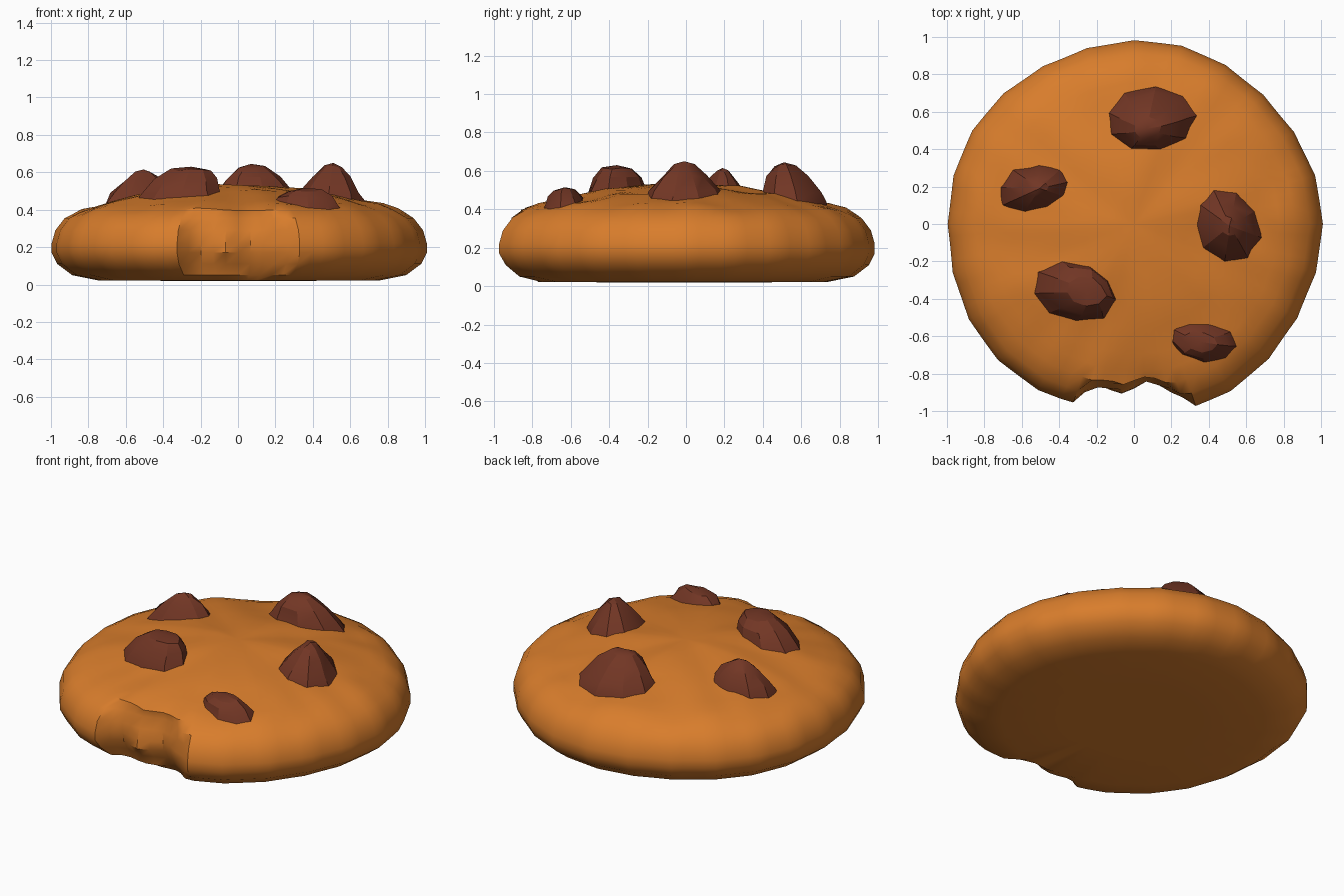
import bpy, bmesh, math, random
from mathutils import Vector, noise

random.seed(4)
if "Cube" in bpy.data.objects:
    bpy.data.objects.remove(bpy.data.objects["Cube"])


def material(name, rgb):
    mat = bpy.data.materials.new(name)
    mat.use_nodes = True
    mat.diffuse_color = (*rgb, 1)
    bsdf = mat.node_tree.nodes["Principled BSDF"]
    bsdf.inputs["Base Color"].default_value = (*rgb, 1)
    bsdf.inputs["Roughness"].default_value = 0.9
    return mat


def ring_mesh(name, rings, bottom, top, mat, angle):
    """Join rings of points (low to high) and close them with two tips."""
    bm = bmesh.new()
    loops = [[bm.verts.new(p) for p in ring] for ring in rings]
    n = len(loops[0])
    low, high = bm.verts.new(bottom), bm.verts.new(top)
    for i in range(n):
        j = (i + 1) % n
        bm.faces.new((low, loops[0][j], loops[0][i]))
        bm.faces.new((high, loops[-1][i], loops[-1][j]))
        for a, b in zip(loops, loops[1:]):
            bm.faces.new((a[i], a[j], b[j], b[i]))
    bmesh.ops.recalc_face_normals(bm, faces=bm.faces)
    mesh = bpy.data.meshes.new(name)
    bm.to_mesh(mesh)
    bm.free()
    mesh.materials.append(mat)
    obj = bpy.data.objects.new(name, mesh)
    bpy.context.collection.objects.link(obj)
    bpy.ops.object.select_all(action="DESELECT")
    obj.select_set(True)
    bpy.context.view_layer.objects.active = obj
    bpy.ops.object.shade_smooth_by_angle(angle=math.radians(angle))


dough_mat = material("golden dough", (0.69, 0.205, 0.025))
chip_mat = material("dark chocolate", (0.168, 0.037, 0.018))

# Dough: a lathed bun profile (radius, height) with a lumpy top
profile = [(0.4, 0.02), (0.75, 0.022), (0.89, 0.05), (0.97, 0.11), (1, 0.17),
           (1, 0.22), (0.98, 0.29), (0.93, 0.355), (0.85, 0.4), (0.77, 0.425),
           (0.68, 0.445), (0.55, 0.475), (0.42, 0.495), (0.28, 0.515), (0.14, 0.525)]
CORNERS = 24
SIDES = CORNERS * 4


def dough_point(r, z, a):
    # The outline is a coarse polygon, a little flatter at the back
    step = math.tau / CORNERS
    facet = math.cos(step / 2) / math.cos(a % step - step / 2)
    reach = r * facet * (1.003 - 0.025 * math.sin(a) + 0.008 * math.sin(5 * a + 1))
    p = Vector((reach * math.cos(a), reach * math.sin(a), z))
    if z > 0.38:
        p.z += 0.022 * noise.noise(p * 4.5)
    # Bite: push the front edge back to a crumbly wall, undercut at the bottom
    if p.y < 0 and abs(p.x) < 0.5:
        wall = -0.87 - 0.1 * (p.x / 0.33) ** 4 + 0.018 * math.sin(19 * p.x)
        wall += 0.5 * max(0, 0.18 - z) + 0.25 * max(0, z - 0.25)
        p.y = max(p.y, wall + 0.03 * noise.noise(p * 9))
    return p


rings = [[dough_point(r, z, math.tau * i / SIDES) for i in range(SIDES)]
         for r, z in profile]
ring_mesh("cookie_dough", rings, (0, 0, 0.02), (0, 0, 0.53), dough_mat, 35)

# Chocolate chunks: centre, half sizes, turn, base and top heights,
# peak offset, pointedness
chips = {
    "back_chunk": (0.09, 0.56, 0.27, 0.19, 5, 0.41, 0.645, -0.02, -0.05, 0.5),
    "right_side_chunk": (-0.515, 0.19, 0.22, 0.145, 12, 0.42, 0.615, 0.01, 0.0, 0.6),
    "left_side_chunk": (0.48, 0.0, 0.24, 0.2, -55, 0.41, 0.65, 0.03, -0.01, 0.6),
    "front_right_chunk": (-0.32, -0.36, 0.24, 0.175, -12, 0.42, 0.63, 0.07, 0.0, 0.33),
    "front_left_chunk": (0.365, -0.62, 0.21, 0.125, -10, 0.37, 0.515, -0.01, -0.01, 0.35),
}
CHIP_SIDES = 9

for name, (x, y, sx, sy, turn, base, top, px, py, point) in chips.items():
    turn = math.radians(turn)
    wobble = [random.uniform(0.94, 1.07) for _ in range(CHIP_SIDES)]
    rings = []
    for h in (-0.1, 0.1, 0.35, 0.68, 0.92):
        ring = []
        lean = max(0, h) ** 1.5
        size = (1 - max(0, h)) ** point
        for i in range(CHIP_SIDES):
            a = math.tau * i / CHIP_SIDES
            k = size * wobble[i] * random.uniform(0.95, 1.06)
            u, v = k * sx * math.cos(a), k * sy * math.sin(a)
            ring.append((x + u * math.cos(turn) - v * math.sin(turn) + px * lean,
                         y + u * math.sin(turn) + v * math.cos(turn) + py * lean,
                         base + (top - base) * h + random.uniform(-0.008, 0.008)))
        rings.append(ring)
    ring_mesh(name, rings, (x, y, base - 0.04), (x + px, y + py, top), chip_mat, 24)
